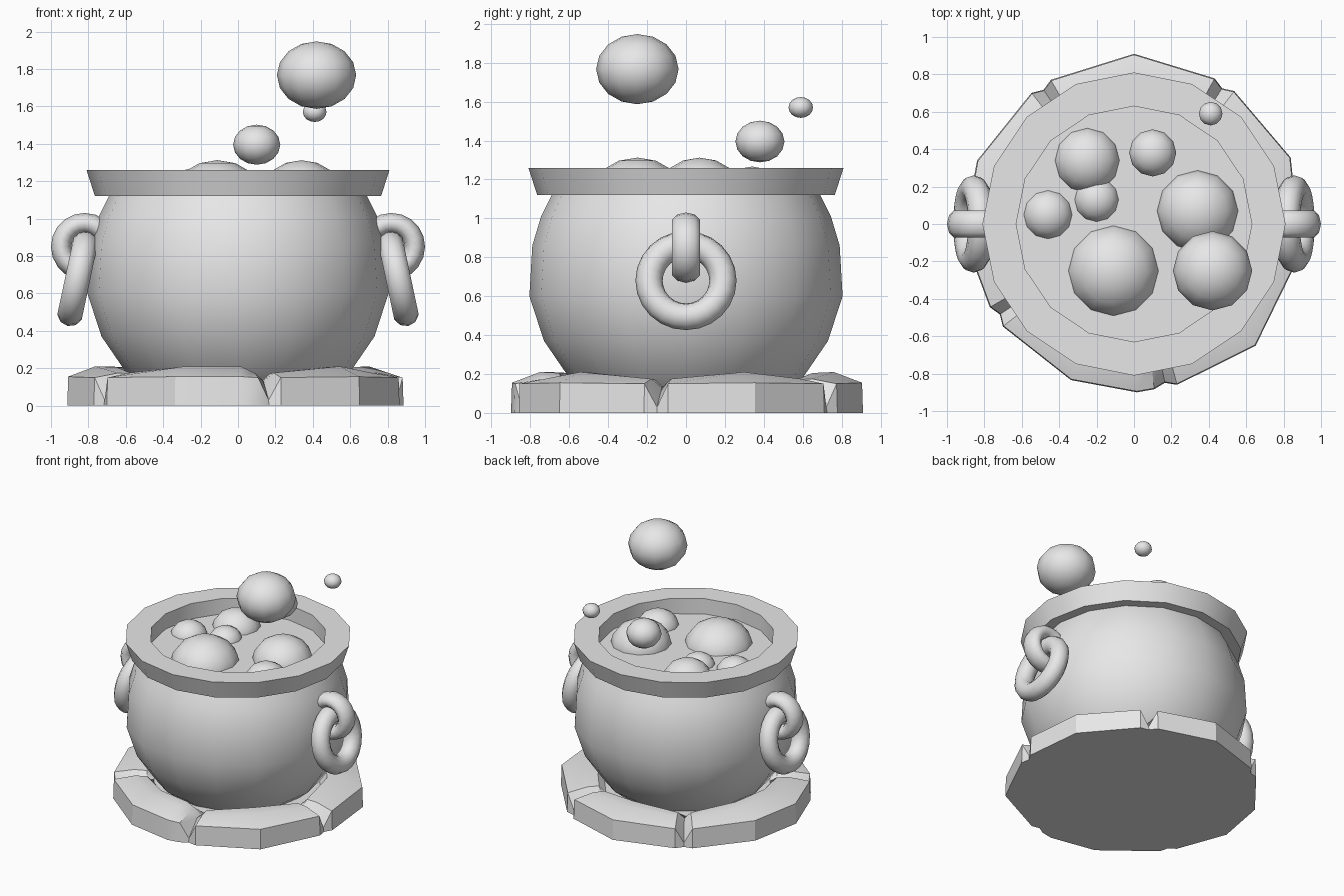
import bpy, bmesh
from math import sin, cos, pi, radians
from mathutils import Vector

cube = bpy.data.objects.get("Cube")
if cube:
    bpy.data.objects.remove(cube, do_unlink=True)

grey = bpy.data.materials.new("plain_grey")
grey.use_nodes = True
colour = (0.8, 0.8, 0.8, 1)
grey.diffuse_color = colour
grey.node_tree.nodes["Principled BSDF"].inputs["Base Color"].default_value = colour


def finish(obj, name, angle=35):
    obj.name = obj.data.name = name
    obj.data.materials.clear()
    obj.data.materials.append(grey)
    bpy.ops.object.select_all(action='DESELECT')
    obj.select_set(True)
    bpy.context.view_layer.objects.active = obj
    bpy.ops.object.transform_apply(location=False, rotation=True, scale=True)
    bpy.ops.object.shade_smooth_by_angle(angle=radians(angle))
    return obj


def skin(name, columns, angle=35):
    """Join a closed ring of point columns, capping the first and last loops."""
    bm = bmesh.new()
    cols = [[bm.verts.new(p) for p in col] for col in columns]
    for a, b in zip(cols, cols[1:] + cols[:1]):
        for i in range(len(a) - 1):
            bm.faces.new((a[i], b[i], b[i + 1], a[i + 1]))
    bm.faces.new([c[0] for c in reversed(cols)])
    bm.faces.new([c[-1] for c in cols])
    bmesh.ops.recalc_face_normals(bm, faces=bm.faces)
    mesh = bpy.data.meshes.new(name)
    bm.to_mesh(mesh)
    bm.free()
    obj = bpy.data.objects.new(name, mesh)
    bpy.context.collection.objects.link(obj)
    return finish(obj, name, angle)


def polar(r, a, z):
    return Vector((r * cos(a), r * sin(a), z))


# Pot: belly, flared rim, inner wall and flat liquid in one turned profile
SIDES = 16
profile = [(.5, .1), (.6, .18), (.73, .37), (.805, .6), (.79, .86), (.745, 1.01),
           (.69, 1.12), (.765, 1.12), (.81, 1.26), (.63, 1.26), (.63, 1.14)]
skin("pot", [[polar(r, 2 * pi * i / SIDES, z) for r, z in profile]
             for i in range(SIDES)])

# Stone base: five slabs parted by V-shaped grooves
grooves = (57, 124, 214, 281, 350)
corners = [(23, .91), (90, .91), (158, .905), (184, .915), (248, .9), (271, .9), (315, .92)]
columns = []
for deg, r in corners:
    columns.append((deg, r, .155, .21))
for g in grooves:
    columns += [(g - 4, .89, .15, .175), (g, .865, .03, .13), (g + 4, .89, .15, .175)]
base = []
for deg, r, edge, top in sorted(columns):
    a = radians(deg)
    base.append([polar(r, a, 0), polar(r - .005, a, edge), polar(r - .15, a, top),
                 polar(.65, a, top - .005), polar(.6, a, .12)])
skin("stone_base", base, 25)

# Handles: a fixed loop on each side with a hanging ring through it
for side, word in ((1, "left"), (-1, "right")):
    bpy.ops.mesh.primitive_torus_add(
        major_segments=20, minor_segments=10, major_radius=.125, minor_radius=.055,
        location=(side * .82, 0, .85), rotation=(pi / 2, 0, 0))
    loop = bpy.context.object
    loop.scale.z = 1.4
    finish(loop, word + "_handle_loop", 60)
    bpy.ops.mesh.primitive_torus_add(
        major_segments=24, minor_segments=10, major_radius=.19, minor_radius=.07,
        location=(side * .857, 0, .68), rotation=(0, pi / 2 - side * radians(12), 0))
    finish(bpy.context.object, word + "_handle_ring", 60)

# Bubbles: x, y, z, radius; slightly flattened
bubbles = {
    "floating_bubble": [(.42, -.25, 1.767, .212), (.1, .38, 1.395, .126), (.41, .59, 1.57, .063)],
    "surface_bubble": [(-.11, -.25, 1.1, .25), (.34, .07, 1.125, .22), (-.25, .34, 1.115, .178),
                       (-.2, .13, 1.12, .122), (-.46, .05, 1.115, .135), (.42, -.25, 1.12, .155)],
}
for name, group in bubbles.items():
    for n, (x, y, z, r) in enumerate(group, 1):
        bpy.ops.mesh.primitive_uv_sphere_add(segments=12, ring_count=8, radius=r, location=(x, y, z))
        bubble = bpy.context.object
        bubble.scale.z = .85
        finish(bubble, f"{name}_{n}", 60)
